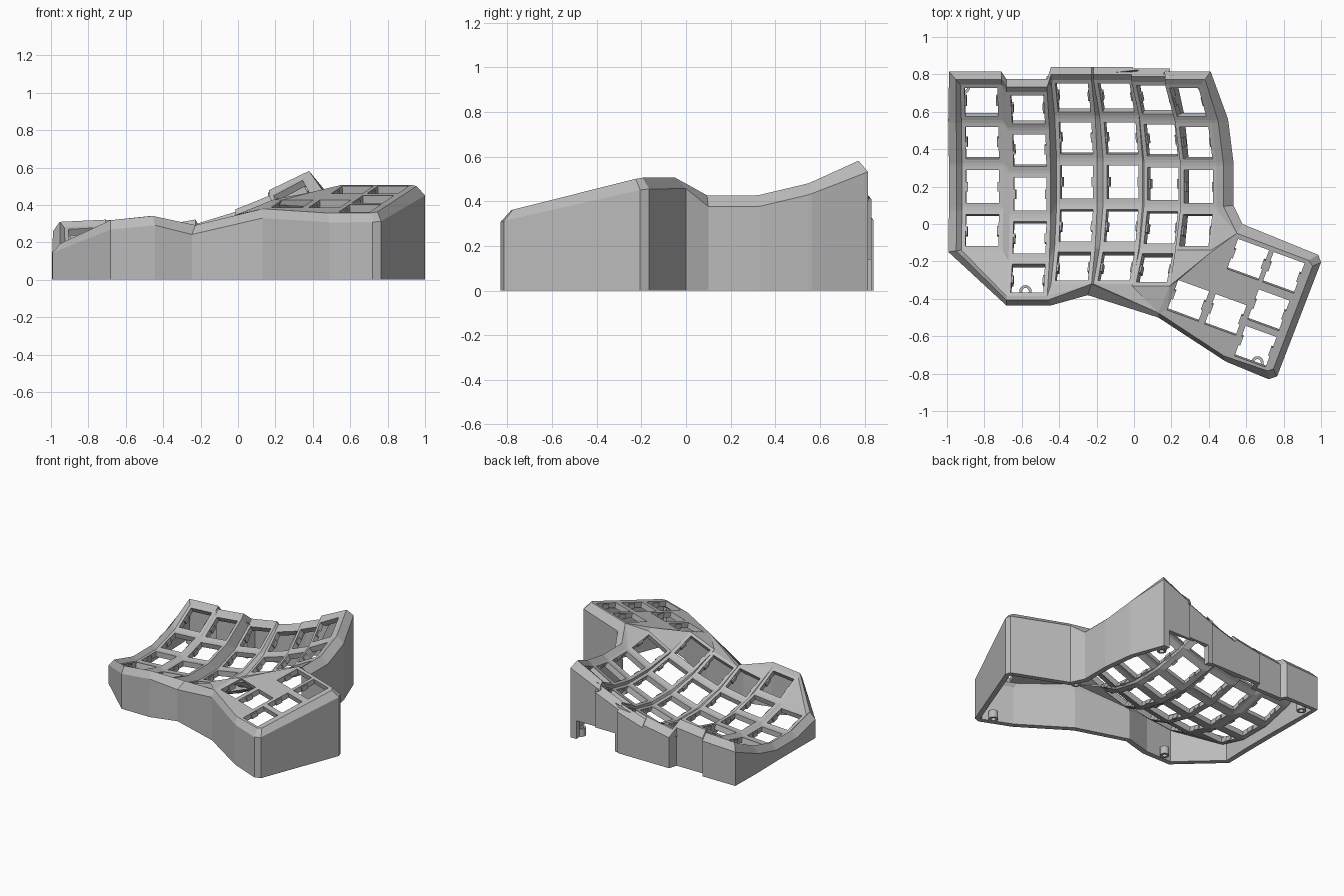
import bpy, bmesh
from math import sin, cos, radians
from mathutils import Vector, Matrix

if "Cube" in bpy.data.objects:
    bpy.data.objects.remove(bpy.data.objects["Cube"])

grey = bpy.data.materials.new("plain grey")
grey.use_nodes = True
grey.diffuse_color = (0.5, 0.5, 0.5, 1)
grey.node_tree.nodes["Principled BSDF"].inputs["Base Color"].default_value = (0.5, 0.5, 0.5, 1)


def make_object(name, bm, thickness=0):
    mesh = bpy.data.meshes.new(name)
    bm.to_mesh(mesh)
    bm.free()
    mesh.materials.append(grey)
    ob = bpy.data.objects.new(name, mesh)
    bpy.context.collection.objects.link(ob)
    if thickness:
        mod = ob.modifiers.new("thickness", "SOLIDIFY")
        mod.thickness = thickness
        mod.offset = -1
    return ob


# Key columns: x, y, z of the middle, roll, first row (rows run 0 front to 4 back)
COLUMNS = [(-.81, .20, .11, 3, 1), (-.555, .16, .125, 6, 0), (-.305, .225, .10, 10, 0),
           (-.06, .225, .135, 17, 0), (.155, .215, .225, 22, 0), (.345, .20, .345, 28, 1)]
RADIUS, HOLE, PLATE = .9, .088, .11
BACK = 4


def key_frame(c, r):
    x, y, z, roll, _ = COLUMNS[c]
    tilt = radians(15 * (r - 2))
    return (Matrix.Translation((x, y, z)) @ Matrix.Rotation(radians(-roll), 4, 'Y')
            @ Matrix.Translation((0, RADIUS * sin(tilt), RADIUS * (1 - cos(tilt))))
            @ Matrix.Rotation(tilt, 4, 'X'))


bm = bmesh.new()
corner = {}
frames = []
SIGNS = [(-1, -1), (1, -1), (1, 1), (-1, 1)]


def face(*verts):
    return bm.faces.new(verts)


# Key plates with square openings
for c, col in enumerate(COLUMNS):
    for r in range(col[4], BACK + 1):
        m = key_frame(c, r)
        frames.append(m)
        outer = [bm.verts.new(m @ Vector((a * PLATE, b * PLATE, 0))) for a, b in SIGNS]
        inner = [bm.verts.new(m @ Vector((a * HOLE, b * HOLE, 0))) for a, b in SIGNS]
        for i, s in enumerate(SIGNS):
            corner[c, r, s[0], s[1]] = outer[i]
            j = (i + 1) % 4
            face(outer[i], outer[j], inner[j], inner[i])


def P(c, r, a, b):
    return corner[c, r, a, b]


# Webs between rows and between columns
for c, col in enumerate(COLUMNS):
    for r in range(col[4], BACK):
        face(P(c, r, -1, 1), P(c, r, 1, 1), P(c, r + 1, 1, -1), P(c, r + 1, -1, -1))
    if c < len(COLUMNS) - 1:
        first = max(col[4], COLUMNS[c + 1][4])
        chain = [(r, b) for r in range(first, BACK + 1) for b in (-1, 1)]
        for (r, b), (r2, b2) in zip(chain, chain[1:]):
            face(P(c, r, 1, b), P(c + 1, r, -1, b), P(c + 1, r2, -1, b2), P(c, r2, 1, b2))

# Thumb plate: a sloped plane with six square openings
U = Vector((.94, -.342, 0))
V = Vector((.342, .94, .234)).normalized()


def on_thumb(x, y):
    return Vector((x, y, .505 + .234 * (.342 * x + .94 * y - .135)))


T = [bm.verts.new(on_thumb(*p)) for p in
     [(.55, -.05), (.935, -.195), (.955, -.225), (.745, -.775), (.715, -.785),
      (.48, -.705), (.13, -.475)]]
notch = bm.verts.new(on_thumb(.40, -.16))
loops = [T + [P(4, 0, 1, -1), notch]]
for x, y in [(.61, -.19), (.80, -.26), (.29, -.41), (.49, -.485), (.72, -.46), (.65, -.655)]:
    mid = on_thumb(x, y)
    loops.append([bm.verts.new(mid + U * a * HOLE + V * b * HOLE) for a, b in SIGNS])
    m = Matrix((U, V, U.cross(V))).transposed().to_4x4()
    m.translation = mid
    frames.append(m)
edges = []
for loop in loops:
    for a, b in zip(loop, loop[1:] + loop[:1]):
        edges.append(bm.edges.get((a, b)) or bm.edges.new((a, b)))
bmesh.ops.triangle_fill(bm, edges=edges, use_beauty=True, normal=U.cross(V))

# Webs joining the thumb plate and the front corners
low = T[6]
face(P(4, 0, 1, 1), P(4, 0, 1, -1), notch, P(5, 1, -1, -1))
face(P(4, 0, 1, 1), P(5, 1, -1, -1), P(4, 1, 1, -1))
face(P(5, 1, -1, -1), notch, P(5, 1, 1, -1))
face(P(5, 1, 1, -1), notch, T[0])
face(P(5, 1, 1, -1), T[0], P(5, 1, 1, 1))
face(P(5, 1, 1, 1), T[0], P(5, 2, 1, -1))
front = [P(2, 0, 1, -1), P(3, 0, -1, -1), P(3, 0, 1, -1), P(4, 0, -1, -1), P(4, 0, 1, -1)]
for a, b in zip(front, front[1:]):
    face(a, low, b)
face(P(1, 0, 1, -1), P(2, 0, 1, -1), P(2, 0, -1, -1))
face(P(0, 1, 1, -1), P(1, 0, -1, 1), P(1, 1, -1, -1))
face(P(0, 1, -1, -1), P(1, 0, -1, -1), P(1, 0, -1, 1), P(0, 1, 1, -1))

# Border stations: plate vertex, raised rim, outer bevel edge, foot
stations = []


def station(base, out, lifted=True):
    out = Vector((out[0], out[1], 0))
    rim = base
    if lifted:
        rim = bm.verts.new(base.co + out * .4 + Vector((0, 0, .03)))
    edge = bm.verts.new(base.co + out + Vector((0, 0, -.02 if lifted else -.05)))
    foot = bm.verts.new((edge.co.x, edge.co.y, 0))
    stations.append((base, rim, edge, foot))


for c in range(6):
    for a in (-1, 1):
        side = {(0, -1): -.06, (5, 1): .05}.get((c, a), 0)
        station(P(c, BACK, a, 1), (side, .07))
for r, b in [(4, -1), (3, 1), (3, -1), (2, 1), (2, -1)]:
    station(P(5, r, 1, b), (.09, .01))
for v, out in zip(T, [(.03, .05), (.05, .03), (.045, .02), (.02, -.04), (.005, -.045),
                      (.01, -.03), (0, -.025)]):
    station(v, out, False)
station(P(2, 0, 1, -1), (-.02, -.06), False)
station(P(1, 0, 1, -1), (.02, -.05))
station(P(1, 0, -1, -1), (0, -.05))
for r in range(1, BACK + 1):
    for b in (-1, 1):
        if (r, b) != (BACK, 1):
            station(P(0, r, -1, b), (-.07, -.01 if r == 1 else 0))

# Rim, bevel and walls
walls = []
for s, t in zip(stations, stations[1:] + stations[:1]):
    for k in range(3):
        ring = []
        for v in (s[k], t[k], t[k + 1], s[k + 1]):
            if v not in ring:
                ring.append(v)
        if len(ring) > 2:
            f = face(*ring)
            if k == 2:
                walls.append(f)

# Cable opening in the back wall
back_wall = [f for f in walls if f.calc_center_median().y > .7 and f.calc_center_median().x > -.1]
for co, no in [((.02, 0, 0), (1, 0, 0)), ((.36, 0, 0), (1, 0, 0)), ((0, 0, .14), (0, 0, 1))]:
    geom = set(back_wall)
    for f in back_wall:
        geom.update(f.edges, f.verts)
    res = bmesh.ops.bisect_plane(bm, geom=list(geom), plane_co=co, plane_no=no, dist=1e-5)
    back_wall = [g for g in res["geom"] if isinstance(g, bmesh.types.BMFace)]
opening = []
for f in back_wall:
    p = f.calc_center_median()
    if .02 < p.x < .36 and p.z < .14:
        opening.append(f)
bmesh.ops.delete(bm, geom=opening, context='FACES')

bmesh.ops.recalc_face_normals(bm, faces=bm.faces)
bm.normal_update()
if sum(f.normal.z * f.calc_area() for f in bm.faces) < 0:
    bmesh.ops.reverse_faces(bm, faces=bm.faces)
make_object("case_shell", bm, .04)

# Small clips on both sides of every opening
bm = bmesh.new()
for m in frames:
    for a in (-1, 1):
        place = Matrix.Translation((a * HOLE, 0, -.025)) @ Matrix.Diagonal((.018, .05, .035, 1))
        bmesh.ops.create_cube(bm, size=1, matrix=m @ place)
make_object("switch_clips", bm)

# Screw posts inside the foot of the wall
bm = bmesh.new()
for x, y in [(-.91, .73), (.37, .74), (.53, .0), (.66, -.74), (-.58, -.36)]:
    bmesh.ops.create_cone(bm, cap_ends=False, segments=20, radius1=.033, radius2=.033,
                          depth=.06, matrix=Matrix.Translation((x, y, .03)))
make_object("screw_posts", bm, .015)
